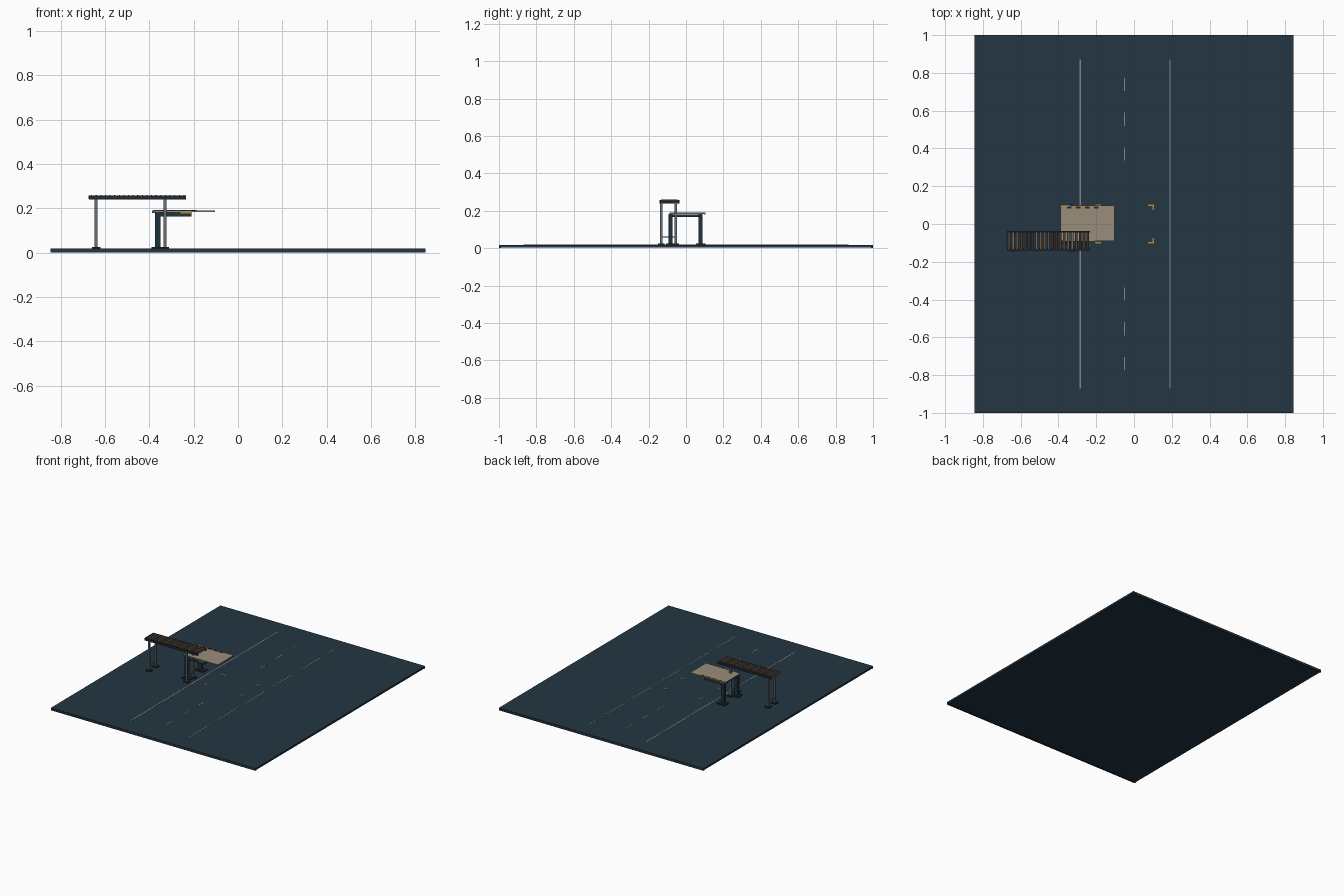
import bpy, math

if "Cube" in bpy.data.objects:
    bpy.data.objects.remove(bpy.data.objects["Cube"])


def material(name, rgb):
    m = bpy.data.materials.new(name)
    m.diffuse_color = (*rgb, 1)
    m.use_nodes = True
    m.node_tree.nodes["Principled BSDF"].inputs["Base Color"].default_value = m.diffuse_color
    return m


NAVY = material("navy floor", (0.017, 0.037, 0.055))
FRAME = material("dark blue steel", (0.013, 0.032, 0.048))
DARK = material("charcoal steel", (0.016, 0.022, 0.028))
GREY = material("post grey", (0.13, 0.16, 0.18))
PAINT = material("line paint", (0.22, 0.25, 0.26))
BEIGE = material("beige deck", (0.32, 0.27, 0.20))
ORANGE = material("safety orange", (0.50, 0.23, 0.04))
BROWN = material("brown roller", (0.16, 0.09, 0.045))


def box(name, x, y, z, mat):
    """Box from (min, max) ranges on each axis."""
    bpy.ops.mesh.primitive_cube_add(size=1, location=[(a + b) / 2 for a, b in (x, y, z)])
    o = bpy.context.object
    o.name = name
    o.scale = [b - a for a, b in (x, y, z)]
    bpy.ops.object.transform_apply(location=False, rotation=False, scale=True)
    o.data.materials.append(mat)
    return o


def around(c, half):
    return (c - half, c + half)


def rod(name, loc, radius, length, mat, rotation=(0, 0, 0)):
    bpy.ops.mesh.primitive_cylinder_add(vertices=12, radius=radius, depth=length,
                                        location=loc, rotation=rotation)
    o = bpy.context.object
    o.name = name
    o.data.materials.append(mat)
    bpy.ops.object.shade_smooth_by_angle()


TOP = 0.018

# Floor slab with deeper end beams
box("floor", (-0.845, 0.845), (-1, 1), (0.004, TOP), NAVY)
for s in (-1, 1):
    box("floor_end_beam", (-0.845, 0.845), around(s * 0.994, 0.006), (0, TOP - 0.001), DARK)

# Painted lane lines and dashes
box("lane_line_left", around(-0.284, 0.004), (-0.87, 0.87), (TOP, TOP + 0.001), PAINT)
box("lane_line_right", around(0.19, 0.0025), (-0.87, 0.87), (TOP, TOP + 0.001), PAINT)
for s in (-1, 1):
    for y in (0.37, 0.555, 0.738):
        box("lane_dash", around(-0.05, 0.003), around(s * y, 0.035), (TOP, TOP + 0.001), PAINT)

# Orange corner brackets of the stopping bay
for sx in (-1, 1):
    for sy in (-1, 1):
        cx, cy = -0.05 + sx * 0.155, sy * 0.1
        box("bay_corner_x", sorted((cx, cx - sx * 0.03)), around(cy, 0.004),
            (TOP, TOP + 0.002), ORANGE)
        box("bay_corner_y", around(cx - sx * 0.003, 0.003), sorted((cy, cy - sy * 0.026)),
            (TOP, TOP + 0.002), ORANGE)

# Cantilever frames carrying the deck
for y in (-0.082, 0.078):
    box("frame_foot", (-0.39, -0.325), around(y, 0.025), (TOP, 0.026), DARK)
    box("frame_post", (-0.375, -0.35), around(y, 0.011), (0.026, 0.183), FRAME)
    box("frame_arm", (-0.375, -0.21), around(y, 0.011), (0.163, 0.183), FRAME)
box("frame_cross_beam", (-0.372, -0.353), (-0.082, 0.078), (0.166, 0.18), FRAME)

# Deck plate
box("deck", (-0.388, -0.103), (-0.089, 0.097), (0.183, 0.19), BEIGE)
box("deck_stop", (-0.388, -0.34), (0.096, 0.104), (0.18, 0.19), GREY)

# Hazard strip along the deck's rear edge
for i in range(8):
    x = -0.38 + i * 0.024
    box("hazard_stripe", (x, x + 0.024), (0.083, 0.092), (0.19, 0.192),
        DARK if i % 2 else ORANGE)
box("arm_stripe", (-0.26, -0.212), (-0.0945, -0.0928), (0.177, 0.183), ORANGE)

# Raised roller conveyor: legs, feet and braces
for x in (-0.64, -0.33):
    for y in (-0.132, -0.054):
        box("conveyor_foot", around(x, 0.019), around(y, 0.017), (TOP, 0.025), DARK)
        box("conveyor_leg", around(x, 0.0065), around(y, 0.0065), (0.025, 0.245), GREY)
    box("conveyor_brace", around(x, 0.004), (-0.132, -0.054), (0.056, 0.064), GREY)
    box("conveyor_cross_beam", around(x, 0.006), (-0.135, -0.042), (0.238, 0.246), DARK)

# Side rails and end plate
for y in (-0.136, -0.041):
    box("conveyor_rail", (-0.672, -0.234), around(y, 0.005), (0.24, 0.257), DARK)
box("conveyor_end_plate", (-0.674, -0.67), (-0.131, -0.046), (0.242, 0.257), BROWN)

# Rollers across the rails
COUNT = 21
for i in range(COUNT):
    x = -0.66 + i * 0.416 / (COUNT - 1)
    rod("roller", (x, -0.0885, 0.253), 0.0068, 0.088, GREY if i % 3 == 1 else BROWN,
        (math.pi / 2, 0, 0))
